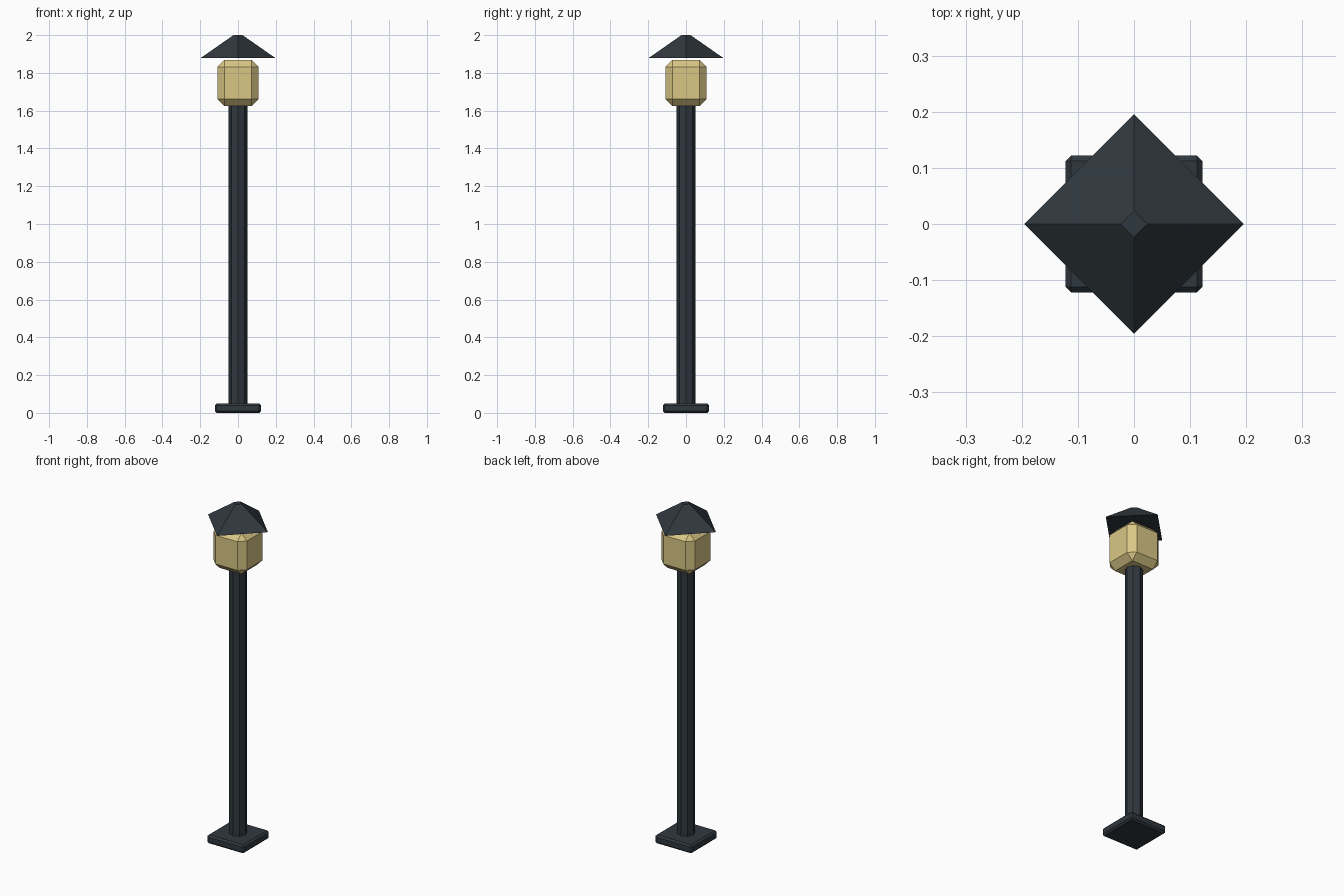
import bpy, bmesh
from mathutils import Matrix, Vector

if "Cube" in bpy.data.objects:
    bpy.data.objects.remove(bpy.data.objects["Cube"])


def material(name, color):
    m = bpy.data.materials.new(name)
    m.diffuse_color = (*color, 1)
    m.use_nodes = True
    m.node_tree.nodes["Principled BSDF"].inputs["Base Color"].default_value = m.diffuse_color
    return m


metal = material("dark metal", (0.030, 0.040, 0.049))
glow = material("warm glass", (0.70, 0.57, 0.235))


def finish(name, bm, mat):
    bmesh.ops.recalc_face_normals(bm, faces=bm.faces)
    me = bpy.data.meshes.new(name)
    bm.to_mesh(me)
    bm.free()
    me.materials.append(mat)
    ob = bpy.data.objects.new(name, me)
    bpy.context.collection.objects.link(ob)
    return ob


def chamfered_box(name, half, z0, z1, chamfer, mat):
    bm = bmesh.new()
    size = Vector((2 * half, 2 * half, z1 - z0))
    bmesh.ops.create_cube(bm, size=1, matrix=Matrix.Translation((0, 0, (z0 + z1) / 2)) @ Matrix.Diagonal((*size, 1)))
    bmesh.ops.bevel(bm, geom=bm.edges[:], offset=chamfer, segments=1, affect='EDGES')
    return finish(name, bm, mat)


def prism(name, sides, r0, r1, z0, z1, mat):
    # first corner lies on the x axis
    bm = bmesh.new()
    bmesh.ops.create_cone(bm, cap_ends=True, segments=sides, radius1=r0, radius2=r1, depth=z1 - z0,
                          matrix=Matrix.Translation((0, 0, (z0 + z1) / 2)))
    return finish(name, bm, mat)


# square foot, octagonal pole, lamp block and floating pyramid cap
chamfered_box("base_plate", 0.122, 0.0, 0.05, 0.01, metal)
prism("pole", 8, 0.049, 0.049, 0.03, 1.64, metal)
chamfered_box("lantern", 0.109, 1.625, 1.869, 0.037, glow)
prism("roof_cap", 4, 0.196, 0.024, 1.88, 2.0, metal)
